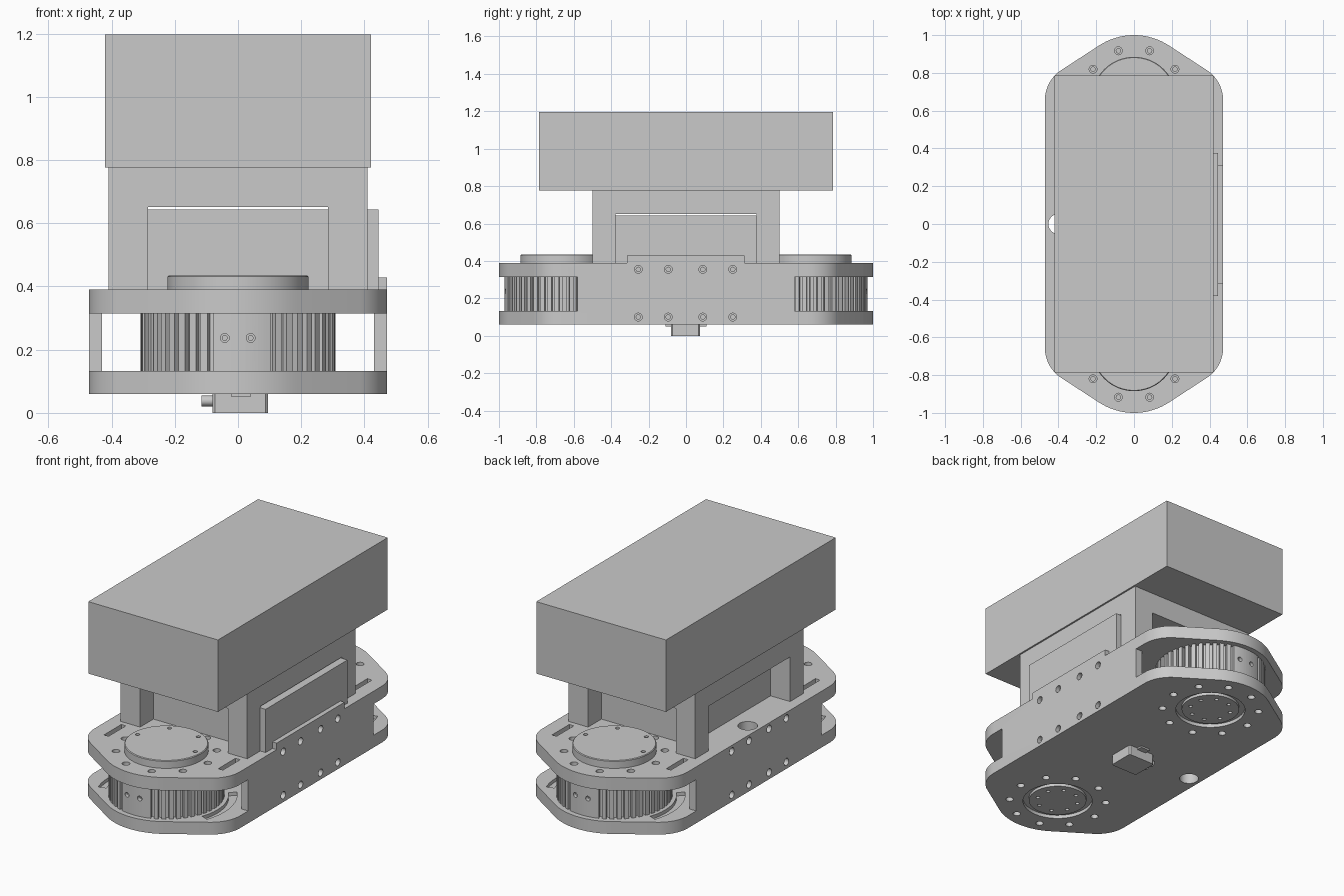
import bpy, bmesh
from math import sin, cos, pi, radians
from mathutils import Matrix, Vector

if "Cube" in bpy.data.objects:
    bpy.data.objects.remove(bpy.data.objects["Cube"])

grey = bpy.data.materials.new("plain grey")
grey.use_nodes = True
COLOUR = (0.59, 0.59, 0.59, 1)
grey.diffuse_color = COLOUR
grey.node_tree.nodes["Principled BSDF"].inputs["Base Color"].default_value = COLOUR

WHEEL_Y = 0.662     # distance of each wheel axis from the centre


def finish(name, bm, smooth=False):
    bmesh.ops.recalc_face_normals(bm, faces=bm.faces)
    mesh = bpy.data.meshes.new(name)
    bm.to_mesh(mesh)
    bm.free()
    ob = bpy.data.objects.new(name, mesh)
    bpy.context.collection.objects.link(ob)
    mesh.materials.append(grey)
    if smooth:
        shade(ob)
    return ob


def activate(ob):
    bpy.ops.object.select_all(action='DESELECT')
    ob.select_set(True)
    bpy.context.view_layer.objects.active = ob


def shade(ob):
    activate(ob)
    bpy.ops.object.shade_smooth_by_angle(angle=radians(30))


def cut(ob, bm):
    """Subtract a cutter mesh, using the first solver that gives a full result."""
    cutter = finish("cutter", bm)
    cutter.hide_render = True
    activate(ob)
    before = len(ob.data.polygons)
    for solver in ('EXACT', 'MANIFOLD'):
        mod = ob.modifiers.new("cut", 'BOOLEAN')
        mod.operation, mod.solver, mod.object = 'DIFFERENCE', solver, cutter
        bpy.context.view_layer.update()
        result = ob.evaluated_get(bpy.context.evaluated_depsgraph_get())
        if len(result.data.polygons) > before:
            bpy.ops.object.modifier_apply(modifier=mod.name)
            break
        ob.modifiers.remove(mod)
    bpy.data.objects.remove(cutter)


def add_box(bm, x, y, z):
    mid = [(a + b) / 2 for a, b in (x, y, z)]
    size = [b - a for a, b in (x, y, z)]
    bmesh.ops.create_cube(bm, matrix=Matrix.Translation(mid) @ Matrix.Diagonal((*size, 1)))


def box(name, x, y, z):
    bm = bmesh.new()
    add_box(bm, x, y, z)
    return finish(name, bm)


def add_prism(bm, outline, z0, z1):
    low, high = [[bm.verts.new((x, y, z)) for x, y in outline] for z in (z0, z1)]
    bm.faces.new(low[::-1])
    bm.faces.new(high)
    for i in range(len(low)):
        bm.faces.new((low[i - 1], low[i], high[i], high[i - 1]))


def add_lathe(bm, profile, sides, matrix):
    """Stack of rings (radius, height), capped at both ends."""
    rings = [[bm.verts.new(matrix @ Vector((r * cos(2 * pi * i / sides), r * sin(2 * pi * i / sides), z)))
              for i in range(sides)] for r, z in profile]
    for a, b in zip(rings, rings[1:]):
        for i in range(sides):
            bm.faces.new((a[i - 1], a[i], b[i], b[i - 1]))
    bm.faces.new(rings[0][::-1])
    bm.faces.new(rings[-1])


def arc(cx, cy, r, a0, a1, n):
    angles = [radians(a0 + (a1 - a0) * i / n) for i in range(n + 1)]
    return [(cx + r * cos(a), cy + r * sin(a)) for a in angles]


def add_hole(bm, position, inward, r=0.021):
    """Counterbored blind hole."""
    turn = Vector((0, 0, 1)).rotation_difference(Vector(inward)).to_matrix().to_4x4()
    add_lathe(bm, [(r, -0.02), (r, 0.025), (r * 0.55, 0.025), (r * 0.55, 0.04)], 16,
              Matrix.Translation(position) @ turn)


# Chassis: long rounded body, hollowed so two plates and two side walls remain
half = arc(0.282, 0.655, 0.19, 0, 56.6, 10) + arc(0, WHEEL_Y, 0.338, 56.6, 123.4, 16) \
    + arc(-0.282, 0.655, 0.19, 123.4, 180, 10)
bm = bmesh.new()
add_prism(bm, half + [(-x, -y) for x, y in half], 0.06, 0.39)
chassis = finish("chassis", bm)
side = [(0.43, -0.58), (0.43, 0.58), (0.6, 0.58), (0.6, 1.2), (-0.6, 1.2), (-0.6, 0.58)]
bm = bmesh.new()
add_prism(bm, side + [(-x, -y) for x, y in side], 0.132, 0.315)
cut(chassis, bm)

# Bolt rings in the top and bottom plates
for z, inward in ((0.39, -1), (0.06, 1)):
    bm = bmesh.new()
    for s in (-1, 1):
        for x, y in arc(0, s * WHEEL_Y, 0.268, 0, 324, 9):
            add_hole(bm, (x, y, z), (0, 0, inward))
    cut(chassis, bm)

# Screw rows in both sides
for s in (-1, 1):
    bm = bmesh.new()
    for y in (-0.255, -0.095, 0.09, 0.25):
        for z in (0.1, 0.355):
            add_hole(bm, (s * 0.472, y, z), (-s, 0, 0))
    cut(chassis, bm)

# Cable hole on the right and slots in the top plate
bm = bmesh.new()
add_lathe(bm, [(0.053, 0), (0.053, 0.5)], 32, Matrix.Translation((-0.4, 0, 0)))
cut(chassis, bm)
bm = bmesh.new()
for s in (-1, 1):
    for x in (-0.37, 0.37):
        add_box(bm, (x - 0.015, x + 0.015), (s * 0.61 - 0.08, s * 0.61 + 0.08), (0.35, 0.42))
    add_box(bm, (-0.05, 0.05), (s * 0.42 - 0.02, s * 0.42 + 0.02), (0.35, 0.42))
cut(chassis, bm)

# Curved grooves beside the wheels and round recesses underneath
bm = bmesh.new()
for s in (-1, 1):
    for middle in (s * -10, 180 + s * 10):
        add_prism(bm, arc(0, s * WHEEL_Y, 0.375, middle - 30, middle + 30, 12)
                  + arc(0, s * WHEEL_Y, 0.33, middle + 30, middle - 30, 12), 0.112, 0.15)
cut(chassis, bm)
bm = bmesh.new()
for s in (-1, 1):
    add_lathe(bm, [(0.193, 0), (0.193, 0.08)], 48, Matrix.Translation((0, s * WHEEL_Y, 0)))
cut(chassis, bm)
shade(chassis)

for s, end in ((-1, "front"), (1, "back")):
    centre = Matrix.Translation((0, s * WHEEL_Y, 0))

    # Axle flange seen underneath, with small bolt holes
    bm = bmesh.new()
    add_lathe(bm, [(0.16, 0.064), (0.16, 0.11)], 48, centre)
    flange = finish(end + "_axle_flange", bm)
    bm = bmesh.new()
    for x, y in arc(0, s * WHEEL_Y, 0.115, 22.5, 337.5, 7):
        add_hole(bm, (x, y, 0.064), (0, 0, 1), 0.011)
    cut(flange, bm)
    shade(flange)

    # Toothed wheel with a smooth clamp sector facing outwards
    outline, teeth = [], 48
    for k in range(teeth):
        a = 360 * k / teeth
        off = abs((a + 3.75 - s * 90 + 180) % 360 - 180)
        outline += arc(0, s * WHEEL_Y, 0.308, a, a + 4.4, 2)
        outline += arc(0, s * WHEEL_Y, 0.308 if off < 15 else 0.285, a + 4.5, a + 7.4, 1)
    bm = bmesh.new()
    add_prism(bm, outline, 0.132, 0.315)
    wheel = finish(end + "_toothed_wheel", bm)
    bm = bmesh.new()
    for x in (-0.042, 0.04):
        add_hole(bm, (x, s * (WHEEL_Y + 0.308), 0.237), (0, -s, 0), 0.014)
    cut(wheel, bm)
    shade(wheel)

    # Bearing cap on the top plate
    bm = bmesh.new()
    add_lathe(bm, [(0.223, 0.385), (0.223, 0.431), (0.219, 0.435)], 64, centre)
    cap = finish(end + "_bearing_cap", bm)
    bm = bmesh.new()
    for x, y in arc(0, s * WHEEL_Y, 0.187, 0, -s * 180, 3):
        add_hole(bm, (x, y, 0.435), (0, 0, -1), 0.012)
    cut(cap, bm)
    shade(cap)

    # Corner columns of the support frame
    for sx, name in ((-1, "right"), (1, "left")):
        box(f"{end}_{name}_column", sorted((sx * 0.284, sx * 0.41)),
            sorted((s * 0.377, s * 0.5)), (0.39, 0.651))

# Upper body
box("frame_top", (-0.41, 0.41), (-0.5, 0.5), (0.651, 0.776))
box("inner_case", (-0.284, 0.284), (-0.377, 0.377), (0.39, 0.643))
box("upper_block", (-0.42, 0.42), (-0.785, 0.785), (0.776, 1.197))
box("side_panel", (0.385, 0.445), (-0.38, 0.377), (0.39, 0.643))
box("side_ledge", (0.44, 0.472), (-0.316, 0.312), (0.388, 0.428))

# Sensor under the chassis: mount, body with softened corners, and cable plug
box("sensor_mount", (-0.02, 0.04), (-0.11, 0.11), (0.05, 0.062))
bm = bmesh.new()
add_box(bm, (-0.08, 0.095), (-0.08, 0.076), (0, 0.06))
upright = [e for e in bm.edges if abs(e.verts[0].co.z - e.verts[1].co.z) > 0.01]
bmesh.ops.bevel(bm, geom=upright, offset=0.008, segments=1, affect='EDGES')
finish("sensor_body", bm)
bm = bmesh.new()
for y in (-0.025, 0.025):
    add_lathe(bm, [(0.017, -0.115), (0.017, -0.07)], 16,
              Matrix.Translation((0, y, 0.038)) @ Matrix.Rotation(pi / 2, 4, 'Y'))
finish("cable_plug", bm, True)
